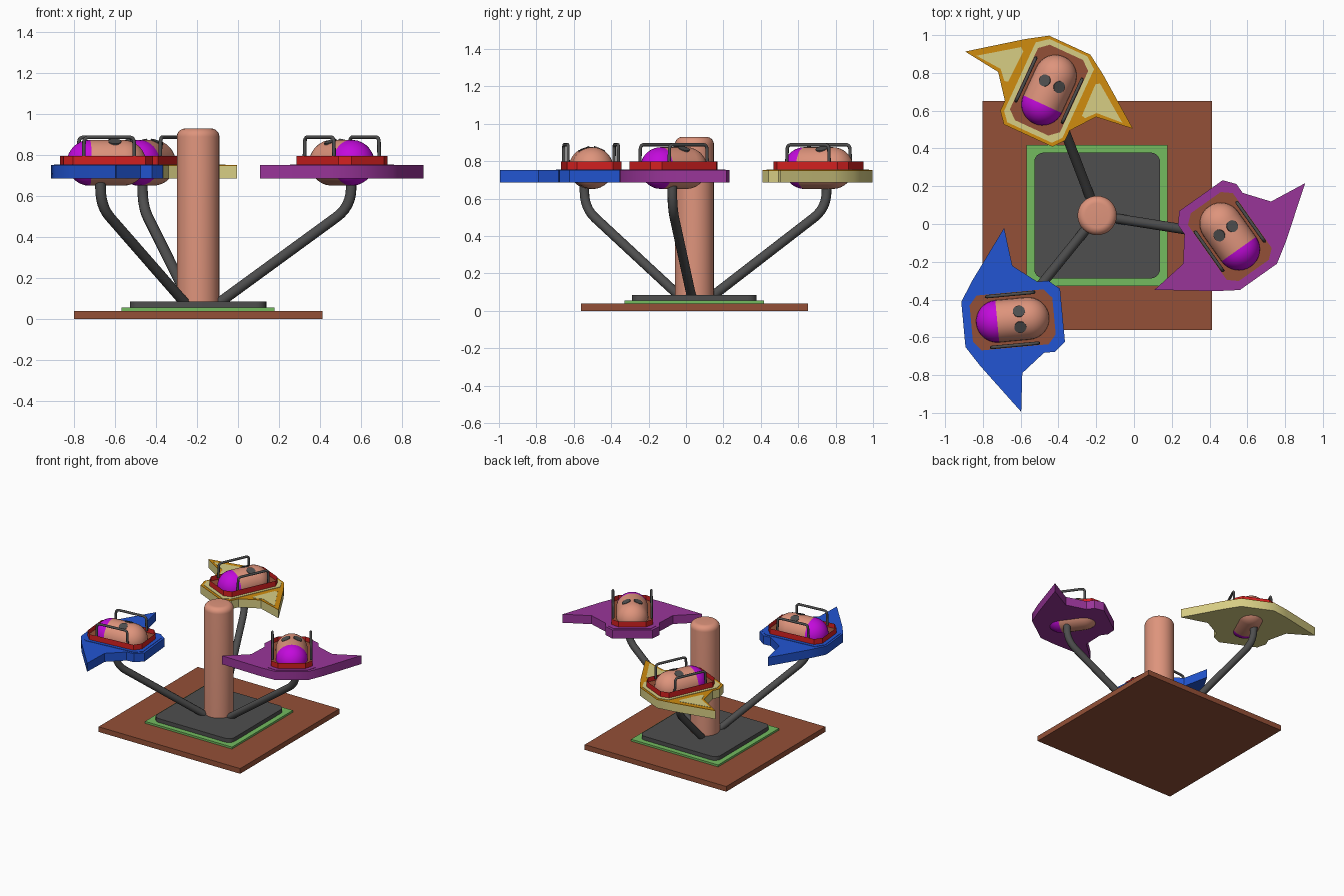
import bpy, bmesh, math
from mathutils import Matrix, Vector

if "Cube" in bpy.data.objects:
    bpy.data.objects.remove(bpy.data.objects["Cube"])


def material(name, r, g, b):
    m = bpy.data.materials.new(name)
    lin = [((c / 255 + 0.055) / 1.055) ** 2.4 if c > 10 else c / 255 / 12.92 for c in (r, g, b)]
    m.diffuse_color = (*lin, 1)
    m.use_nodes = True
    m.node_tree.nodes["Principled BSDF"].inputs["Base Color"].default_value = m.diffuse_color
    return m


SALMON = material("salmon", 222, 148, 124)
CREAM = material("cream", 215, 205, 132)
ORANGE = material("orange", 208, 140, 15)
BLUE = material("blue", 34, 85, 210)
PURPLE = material("purple", 153, 53, 153)
RED = material("red", 212, 32, 32)
BROWN = material("brown", 148, 80, 55)
GREEN = material("green", 115, 187, 95)
DARK = material("dark grey", 78, 78, 78)
MAGENTA = material("magenta", 195, 10, 220)

PX, PY = -0.195, 0.045          # pole position
HUB = Matrix.Translation((PX, PY, 0))


def add(name, bm, mats, matrix):
    bmesh.ops.recalc_face_normals(bm, faces=bm.faces)
    me = bpy.data.meshes.new(name)
    bm.to_mesh(me)
    bm.free()
    for m in mats:
        me.materials.append(m)
    ob = bpy.data.objects.new(name, me)
    ob.matrix_world = matrix
    bpy.context.collection.objects.link(ob)
    return ob


def prism_bm(outline, z0, z1):
    bm = bmesh.new()
    lo = [bm.verts.new((x, y, z0)) for x, y in outline]
    hi = [bm.verts.new((x, y, z1)) for x, y in outline]
    n = len(lo)
    bm.faces.new(lo[::-1])
    top = bm.faces.new(hi)
    for i in range(n):
        j = (i + 1) % n
        bm.faces.new((lo[i], lo[j], hi[j], hi[i]))
    return bm, top


def prism(name, outline, z0, z1, mat, matrix):
    return add(name, prism_bm(outline, z0, z1)[0], [mat], matrix)


def mirrored(half):
    return half + [(x, -y) for x, y in reversed(half)]


def rounded_rect(h, r=0.0, steps=6):
    if r == 0:
        return [(h, h), (-h, h), (-h, -h), (h, -h)]
    pts = []
    for q, (sx, sy) in enumerate(((1, 1), (-1, 1), (-1, -1), (1, -1))):
        for k in range(steps + 1):
            a = math.pi / 2 * (q + k / steps)
            pts.append((sx * (h - r) + r * math.cos(a), sy * (h - r) + r * math.sin(a)))
    return pts


def lathe(profile, steps=32):
    """Revolve (radius, height) points around z."""
    bm = bmesh.new()
    vs = [bm.verts.new((r, 0, z)) for r, z in profile]
    es = [bm.edges.new(p) for p in zip(vs, vs[1:])]
    bmesh.ops.spin(bm, geom=vs + es, cent=(0, 0, 0), axis=(0, 0, 1),
                   angle=2 * math.pi, steps=steps)
    bmesh.ops.remove_doubles(bm, verts=bm.verts, dist=1e-5)
    return bm


def arc(cx, cz, r, a0, a1, n=8):
    return [(cx + r * math.cos(math.radians(a0 + (a1 - a0) * i / n)),
             cz + r * math.sin(math.radians(a0 + (a1 - a0) * i / n))) for i in range(n + 1)]


def tube(name, pts, radius, bend, mat, matrix):
    """Round tube along a path with softened corners."""
    pts = [Vector(p) for p in pts]
    path = [pts[0]]
    for a, b, c in zip(pts, pts[1:], pts[2:]):
        p, q = b + (a - b).normalized() * bend, b + (c - b).normalized() * bend
        for i in range(7):
            t = i / 6
            path.append(p * (1 - t) ** 2 + b * 2 * t * (1 - t) + q * t * t)
    path.append(pts[-1])
    cu = bpy.data.curves.new(name, 'CURVE')
    cu.dimensions = '3D'
    cu.bevel_depth = radius
    cu.bevel_resolution = 3
    cu.use_fill_caps = True
    sp = cu.splines.new('POLY')
    sp.points.add(len(path) - 1)
    for v, p in zip(sp.points, path):
        v.co = (*p, 1)
    cu.materials.append(mat)
    ob = bpy.data.objects.new(name, cu)
    ob.matrix_world = matrix
    bpy.context.collection.objects.link(ob)


# Stepped base and central pole
prism("ground_slab", rounded_rect(0.607), 0, 0.04, BROWN, HUB)
prism("green_mat", rounded_rect(0.373), 0.04, 0.055, GREEN, HUB)
prism("base_plate", rounded_rect(0.333, 0.05), 0.055, 0.085, DARK, HUB)
add("pole", lathe([(0, 0.08), (0.104, 0.08)] + arc(0.064, 0.89, 0.04, 0, 90) + [(0, 0.93)]),
    [SALMON], HUB)

# Car outlines, x is the nose direction
HULL = mirrored([(0.265, 0.141), (0.207, 0.189), (0.149, 0.189), (0.025, 0.285),
                 (0, 0.489), (-0.194, 0.226), (-0.262, 0.12)])
DECK = mirrored([(0.247, 0.13), (0.2, 0.17), (-0.2, 0.17), (-0.247, 0.11)])
TUB = mirrored([(0.22, 0.097), (0.178, 0.146), (-0.178, 0.146), (-0.22, 0.097)])
WING_PATCH = [(-0.005, 0.425), (-0.145, 0.23), (-0.13, 0.21), (0.05, 0.215),
              (0.055, 0.235), (0.005, 0.28)]
R, L, CZ = 0.112, 0.082, 0.763   # rider radius, half length, height


def car(tag, angle, body, top, trim, flip):
    a = math.radians(angle)
    m = (Matrix.Translation((PX + 0.711 * math.cos(a), PY + 0.711 * math.sin(a), 0))
         @ Matrix.Rotation(math.radians(angle + 134.3), 4, 'Z'))

    # Winged hull with thin top plates
    prism(tag + "_hull", HULL, 0.686, 0.748, body, m)
    prism(tag + "_hull_top", HULL, 0.748, 0.752, top, m)
    prism(tag + "_deck", DECK, 0.751, 0.755, trim, m)
    if trim != top:
        for s in (1, -1):
            prism(tag + "_wing_patch", [(x, s * y) for x, y in WING_PATCH], 0.751, 0.754, trim, m)

    # Red tub with a sunken brown floor
    bm, face = prism_bm(TUB, 0.754, 0.797)
    bmesh.ops.inset_region(bm, faces=[face], thickness=0.028)
    rim = bmesh.ops.extrude_discrete_faces(bm, faces=[face])["faces"][0]
    bmesh.ops.translate(bm, verts=rim.verts, vec=(0, 0, -0.036))
    rim.material_index = 1
    add(tag + "_tub", bm, [RED, BROWN], m)

    # Capsule rider with coloured rear end
    rm = m @ Matrix.Translation((0, 0, CZ)) @ Matrix.Rotation(math.pi if flip else 0, 4, 'Z')
    bm = lathe(arc(0, -L, R, -90, 0) + arc(0, L, R, 0, 90))
    bmesh.ops.rotate(bm, verts=bm.verts, matrix=Matrix.Rotation(math.pi / 2, 3, 'Y'))
    for f in bm.faces:
        f.material_index = int(f.calc_center_median().x < -L)
    add(tag + "_rider", bm, [SALMON, MAGENTA], rm)

    # Eyes set into the upper side of the rider
    for s in (1, -1):
        eye = [(0.032 * math.cos(i * math.pi / 10), 0.032 * math.sin(i * math.pi / 10))
               for i in range(20)]
        prism(tag + "_eye", eye, R - 0.007, R + 0.002, DARK,
              rm @ Matrix.Translation((0.037, 0, 0)) @ Matrix.Rotation(-s * 0.39, 4, 'X'))

    # Hand rails on both sides
    for s in (1, -1):
        y = s * 0.135
        tube(tag + "_rail", [(-0.125, y, 0.78), (-0.122, y, 0.888), (0.122, y, 0.888),
                             (0.125, y, 0.78)], 0.009, 0.025, DARK, m)

    # Support arm rising from the base
    tube(tag + "_arm", [(0.08, 0, 0.062), (0.757, 0, 0.55), (0.757, 0, 0.7)], 0.026, 0.09,
         DARK, HUB @ Matrix.Rotation(a, 4, 'Z'))


car("purple_car", -9, PURPLE, PURPLE, PURPLE, False)
car("yellow_car", 111, CREAM, ORANGE, CREAM, True)
car("blue_car", 231, BLUE, BLUE, BLUE, False)

# Smooth the round parts and keep hard edges
bpy.ops.object.select_all(action='DESELECT')
for ob in bpy.context.scene.objects:
    if ob.type == 'MESH':
        ob.select_set(True)
        bpy.context.view_layer.objects.active = ob
bpy.ops.object.shade_smooth_by_angle(angle=math.radians(35))
